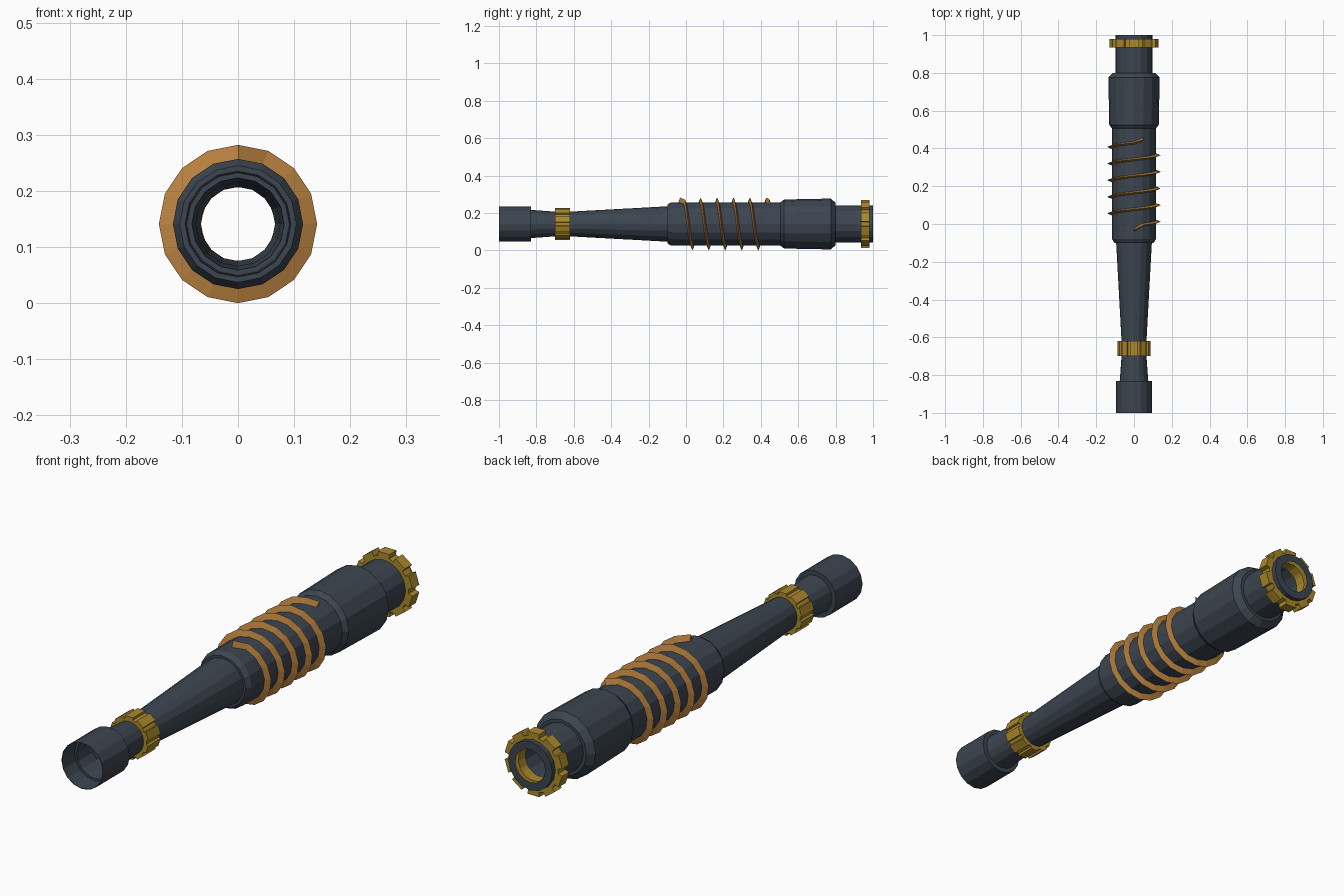
import bpy, bmesh
from math import sin, cos, pi

if "Cube" in bpy.data.objects:
    bpy.data.objects.remove(bpy.data.objects["Cube"])

ZC = 0.141  # height of the long axis


def material(name, rgb):
    m = bpy.data.materials.new(name)
    m.diffuse_color = (*rgb, 1)
    m.use_nodes = True
    m.node_tree.nodes["Principled BSDF"].inputs["Base Color"].default_value = m.diffuse_color
    return m


STEEL = material("dark_steel", (0.045, 0.06, 0.08))
GOLD = material("gold", (0.40, 0.25, 0.025))
COPPER = material("copper", (0.48, 0.22, 0.05))


def point(r, a, y):
    # angle runs clockwise from the top, seen from the front
    return (r * sin(a), y, ZC + r * cos(a))


def skin(name, rings, mat, wrap_rings=False, wrap_around=True, caps=False):
    """Bridge a list of equally long point rings with quads."""
    bm = bmesh.new()
    vs = [[bm.verts.new(p) for p in ring] for ring in rings]
    n, m = len(vs), len(vs[0])
    for i in range(n if wrap_rings else n - 1):
        a, b = vs[i], vs[(i + 1) % n]
        for j in range(m if wrap_around else m - 1):
            k = (j + 1) % m
            bm.faces.new((a[j], a[k], b[k], b[j]))
    if caps:
        bm.faces.new(vs[0])
        bm.faces.new(vs[-1])
    bmesh.ops.recalc_face_normals(bm, faces=bm.faces)
    me = bpy.data.meshes.new(name)
    bm.to_mesh(me)
    bm.free()
    me.materials.append(mat)
    ob = bpy.data.objects.new(name, me)
    bpy.context.collection.objects.link(ob)
    return ob


def lathe(name, profile, sides=16):
    rings = [[point(r, 2 * pi * j / sides, y) for j in range(sides)] for y, r in profile]
    return skin(name, rings, STEEL)


def toothed_ring(name, y0, y1, inner, root, tip, teeth=10):
    outline = []
    for t in range(teeth):
        for f, r in ((-0.32, tip), (0.32, tip), (0.36, root), (0.64, root)):
            outline.append((2 * pi * (t + f) / teeth, r))
    rings = [[point(inner, a, y0) for a, r in outline],
             [point(r, a, y0) for a, r in outline],
             [point(r, a, y1) for a, r in outline],
             [point(inner, a, y1) for a, r in outline]]
    return skin(name, rings, GOLD, wrap_rings=True)


# Flared barrel, open at the front inside the muzzle cup
lathe("barrel", [(-0.92, 0.082), (-0.70, 0.066), (-0.62, 0.066), (-0.09, 0.095)])

# Muzzle cup with a recessed floor
lathe("muzzle_cup", [(-0.92, 0.082), (-0.92, 0.091), (-1.0, 0.092), (-1.0, 0.094),
                     (-0.83, 0.094), (-0.83, 0.075)])

# Stepped main body with rear collar and tube
lathe("body", [(-0.10, 0.092), (-0.10, 0.104), (-0.08, 0.116), (0.505, 0.116),
               (0.525, 0.131), (0.775, 0.136), (0.80, 0.112), (0.80, 0.099),
               (1.0, 0.099), (1.0, 0.067)])

# Toothed rings
toothed_ring("front_toothed_ring", -0.70, -0.62, 0.066, 0.078, 0.087)
toothed_ring("rear_toothed_ring", 0.935, 0.98, 0.068, 0.112, 0.13)

# Spiral fin: a thin triangular blade of five turns
PITCH, STEPS = 0.088, 81
fin = []
for i in range(STEPS + 1):
    a = 2 * pi * i / 16
    y = -0.01 + PITCH * i / 16
    if i == 0:
        y -= 0.022
    if i == STEPS:
        y += 0.012
    fin.append([point(0.112, a, y - 0.009), point(0.141, a, y), point(0.112, a, y + 0.009)])
skin("spiral_fin", fin, COPPER, caps=True)
